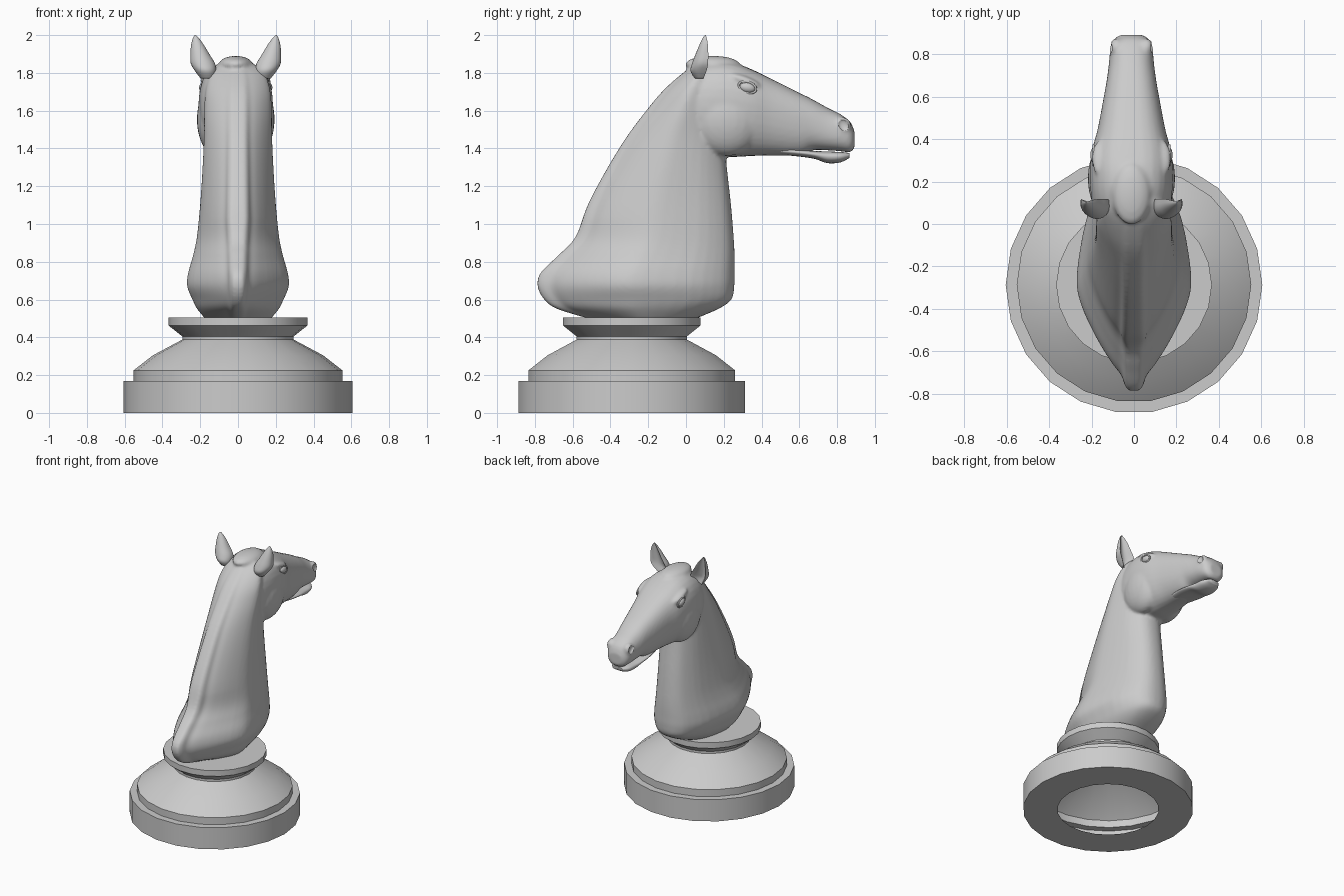
import bpy, bmesh
from math import sin, cos, pi, radians
from mathutils import Matrix, Vector

cube = bpy.data.objects.get("Cube")
if cube:
    bpy.data.objects.remove(cube)

grey = bpy.data.materials.new("stone grey")
grey.use_nodes = True
grey.diffuse_color = (0.6, 0.6, 0.6, 1)
grey.node_tree.nodes["Principled BSDF"].inputs["Base Color"].default_value = (0.6, 0.6, 0.6, 1)
HEAD_X = -0.012  # the head sits slightly to the right


def finish(bm, name, angle=40):
    bmesh.ops.recalc_face_normals(bm, faces=bm.faces)
    me = bpy.data.meshes.new(name)
    bm.to_mesh(me)
    bm.free()
    me.materials.append(grey)
    ob = bpy.data.objects.new(name, me)
    bpy.context.collection.objects.link(ob)
    bpy.ops.object.select_all(action='DESELECT')
    ob.select_set(True)
    bpy.context.view_layer.objects.active = ob
    bpy.ops.object.shade_smooth_by_angle(angle=radians(angle))
    return ob


def curve_rows(rows, steps=4):
    """Catmull-Rom interpolation between rows of numbers."""
    rows = [Vector(r) for r in rows]
    out = []
    for i in range(len(rows) - 1):
        a, b, c, d = (rows[max(0, min(j, len(rows) - 1))] for j in range(i - 1, i + 3))
        for s in range(steps):
            t = s / steps
            out.append(0.5 * (2 * b + (c - a) * t + (2 * a - 5 * b + 4 * c - d) * t * t
                              + (3 * b - a - 3 * c + d) * t ** 3))
    return out + [rows[-1]]


def loft(bm, rings):
    loops = [[bm.verts.new(p) for p in ring] for ring in rings]
    for a, b in zip(loops, loops[1:]):
        for i in range(len(a)):
            j = (i + 1) % len(a)
            bm.faces.new((a[i], a[j], b[j], b[i]))
    bm.faces.new(loops[0])
    bm.faces.new(loops[-1])


def blob(bm, centre, size, rot=0):
    x, y, z = centre
    m = (Matrix.Translation((x + HEAD_X, y, z)) @ Matrix.Rotation(rot, 4, 'X')
         @ Matrix.Diagonal((*size, 1)))
    bmesh.ops.create_uvsphere(bm, u_segments=24, v_segments=16, radius=1, matrix=m)


def head_ring(y, top, bottom, width, lean):
    mid, half = (top + bottom) / 2, (top - bottom) / 2
    ring = []
    for i in range(32):
        s, c = sin(i * pi / 16), cos(i * pi / 16)
        x = width * abs(s) ** 0.75 * (1 if s > 0 else -1) * (1 + lean * c)
        ring.append((x + HEAD_X, y, mid + half * abs(c) ** 0.9 * (1 if c > 0 else -1)))
    return ring


# Turned base: an open shell with a ring underneath
BASE_Y, SIDES = -0.287, 22
profile = [(0.36, 0), (0.605, 0), (0.605, 0.17), (0.553, 0.17), (0.553, 0.225), (0.45, 0.305),
           (0.295, 0.388), (0.295, 0.405), (0.367, 0.462), (0.367, 0.506)]
bm = bmesh.new()
rings = [[bm.verts.new((r * cos(2 * pi * i / SIDES), BASE_Y + r * sin(2 * pi * i / SIDES), z))
          for i in range(SIDES)] for r, z in profile]
for a, b in zip(rings, rings[1:]):
    for i in range(SIDES):
        j = (i + 1) % SIDES
        bm.faces.new((a[i], a[j], b[j], b[i]))
bm.faces.new(rings[-1])
finish(bm, "turned_base", 30)

# Neck: z, back y, front y, half width
neck = [(0.495, -0.5, 0.04, 0.17), (0.55, -0.68, 0.17, 0.215), (0.6, -0.75, 0.24, 0.24),
        (0.67, -0.785, 0.255, 0.268), (0.74, -0.77, 0.257, 0.263), (0.83, -0.68, 0.257, 0.238),
        (0.93, -0.585, 0.252, 0.217), (1.1, -0.52, 0.238, 0.2), (1.28, -0.425, 0.218, 0.188),
        (1.455, -0.318, 0.2, 0.18), (1.6, -0.21, 0.19, 0.178), (1.71, -0.117, 0.18, 0.17),
        (1.8, -0.015, 0.17, 0.14), (1.85, 0.06, 0.15, 0.08)]
# Cross-section from crest to chest: fraction along, fraction of half width
section = curve_rows([(0, 0.1), (0.03, 0.17), (0.07, 0.22), (0.13, 0.4), (0.25, 0.68), (0.4, 0.94),
                      (0.53, 1), (0.78, 0.83), (0.93, 0.55), (0.985, 0.3), (1, 0.08)], 3)
bm = bmesh.new()
rings = []
for z, back, front, w in curve_rows(neck, 5):
    full = 1 - 0.3 * max(0, min(1, (z - 0.72) / 0.3))  # broader back higher up
    side = [(w * (f ** full if u < 0.53 else f), back + (front - back) * u, z) for u, f in section]
    rings.append(side + [(-x, y, z) for x, y, z in reversed(side)])
loft(bm, rings)

# Head: y, top, bottom, half width, lean towards the top
head = [(-0.03, 1.77, 1.5, 0.12, 0), (0.05, 1.83, 1.42, 0.175, 0), (0.15, 1.86, 1.365, 0.193, 0.05),
        (0.25, 1.855, 1.355, 0.196, 0.06), (0.35, 1.818, 1.36, 0.184, 0.1),
        (0.45, 1.77, 1.363, 0.158, 0.1), (0.6, 1.695, 1.363, 0.13, 0.08),
        (0.67, 1.66, 1.39, 0.118, 0.02), (0.75, 1.615, 1.39, 0.107, -0.05),
        (0.82, 1.58, 1.385, 0.1, -0.04), (0.87, 1.54, 1.38, 0.083, 0), (0.892, 1.49, 1.405, 0.05, 0)]
loft(bm, [head_ring(*r) for r in curve_rows(head)])

# Forelock, cheeks, brows and nostril swellings
blob(bm, (0, 0.14, 1.845), (0.09, 0.145, 0.045))
for s in (1, -1):
    blob(bm, (s * 0.1, 0.215, 1.555), (0.106, 0.19, 0.195))
    blob(bm, (s * 0.145, 0.31, 1.76), (0.042, 0.09, 0.024), -0.35)
    blob(bm, (s * 0.07, 0.83, 1.52), (0.036, 0.045, 0.045))
horse = finish(bm, "neck_and_head", 60)
remesh = horse.modifiers.new("blend parts", 'REMESH')
remesh.mode, remesh.voxel_size, remesh.use_smooth_shade = 'VOXEL', 0.011, True
soft = horse.modifiers.new("soften", 'SMOOTH')
soft.factor, soft.iterations = 0.5, 6

# Nostril and eye socket hollows
bm = bmesh.new()
for s in (1, -1):
    blob(bm, (s * 0.103, 0.835, 1.525), (0.018, 0.027, 0.036), 0.6)
    blob(bm, (s * 0.196, 0.325, 1.725), (0.026, 0.046, 0.03), -0.2)
cutter = finish(bm, "hollow_cutter")
cutter.hide_render = True
cutter.hide_set(True)
cut = horse.modifiers.new("hollows", 'BOOLEAN')
cut.operation, cut.object = 'DIFFERENCE', cutter

# Lower jaw, leaving a thin slit for the mouth
jaw = [(0.5, 1.41, 1.367, 0.08, 0), (0.6, 1.395, 1.357, 0.092, 0.1), (0.68, 1.387, 1.345, 0.09, 0.1),
       (0.75, 1.384, 1.322, 0.082, 0.1), (0.82, 1.381, 1.327, 0.074, 0.1), (0.865, 1.376, 1.35, 0.045, 0)]
bm = bmesh.new()
loft(bm, [head_ring(*r) for r in curve_rows(jaw)])
finish(bm, "lower_jaw", 60)

# Ears: z, centre x, centre y, half width, half depth, cupped at the front
ear = [(1.77, 0.15, 0.078, 0.035, 0.03), (1.81, 0.16, 0.082, 0.056, 0.058),
       (1.85, 0.174, 0.09, 0.064, 0.058), (1.9, 0.19, 0.097, 0.05, 0.046),
       (1.95, 0.203, 0.102, 0.033, 0.03), (1.985, 0.211, 0.103, 0.015, 0.014),
       (2.0, 0.214, 0.103, 0.003, 0.003)]
for side, s in (("left", 1), ("right", -1)):
    bm = bmesh.new()
    rings = []
    for z, cx, cy, w, d in curve_rows(ear):
        ring = []
        for i in range(24):
            a = i * pi / 12
            y = d * sin(a)
            if y > 0:
                y = d * (0.95 * abs(cos(a)) ** 2 - 0.3) * min(1, sin(a) * 3)
            ring.append((s * (cx + w * cos(a)) + HEAD_X, cy + y, z))
        rings.append(ring)
    loft(bm, rings)
    finish(bm, side + "_ear", 60)

    # Eyeball with lids
    bm = bmesh.new()
    blob(bm, (s * 0.168, 0.325, 1.722), (0.026, 0.044, 0.028), -0.2)
    finish(bm, side + "_eye", 60)
    bm = bmesh.new()
    rings = []
    for i in range(25):
        a = i * pi / 12
        c = Vector((s * 0.178 + HEAD_X, 0.325 + 0.046 * cos(a), 1.724 + 0.03 * sin(a) - 0.01 * cos(a)))
        out = Vector((0, cos(a), sin(a)))
        rings.append([c + 0.006 * (out * cos(b) + Vector((s * sin(b), 0, 0)))
                      for b in (k * pi / 4 for k in range(8))])
    loft(bm, rings)
    finish(bm, side + "_eyelids", 60)
